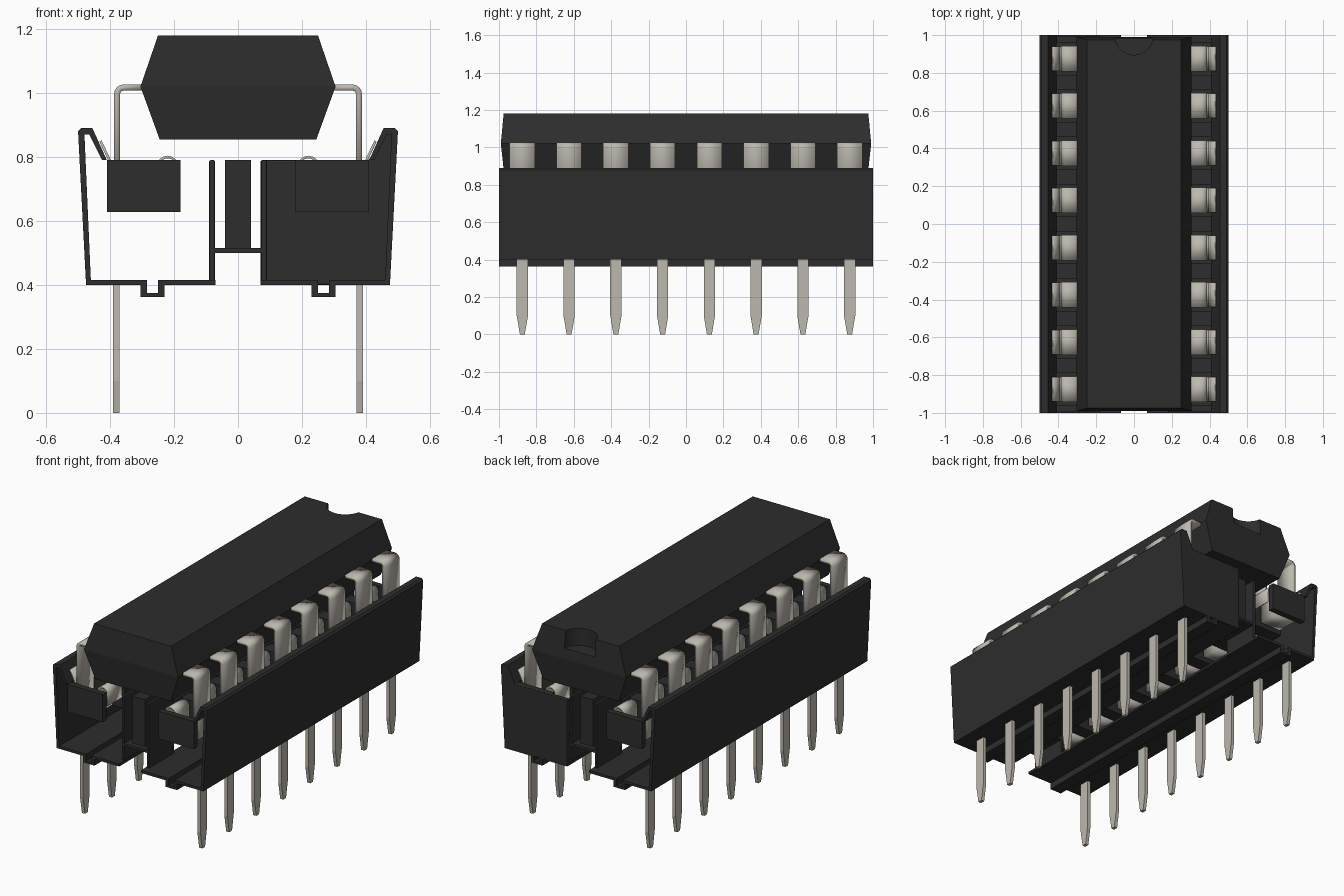
import bpy, bmesh, math

cube = bpy.data.objects.get("Cube")
if cube:
    bpy.data.objects.remove(cube)


def material(name, rgb):
    m = bpy.data.materials.new(name)
    m.use_nodes = True
    m.diffuse_color = (*rgb, 1)
    m.node_tree.nodes["Principled BSDF"].inputs["Base Color"].default_value = (*rgb, 1)
    return m


black = material("black plastic", (.026, .026, .026))
metal = material("tinned metal", (.50, .48, .42))


def finish(name, bm, mat, bevel=0, thickness=0, smooth=False):
    bmesh.ops.recalc_face_normals(bm, faces=bm.faces)
    me = bpy.data.meshes.new(name)
    bm.to_mesh(me)
    bm.free()
    ob = bpy.data.objects.new(name, me)
    bpy.context.collection.objects.link(ob)
    me.materials.append(mat)
    if thickness:
        s = ob.modifiers.new("thickness", 'SOLIDIFY')
        s.thickness, s.offset = thickness, 0
    if bevel:
        b = ob.modifiers.new("soft edges", 'BEVEL')
        b.width, b.segments = bevel, 2
    if smooth:
        bpy.ops.object.select_all(action='DESELECT')
        ob.select_set(True)
        bpy.context.view_layer.objects.active = ob
        bpy.ops.object.shade_smooth_by_angle()
    return ob


def prism(bm, pts, y0, y1, side=1):
    """Extrude an xz outline along y."""
    f = bm.faces.new([bm.verts.new((side * x, y0, z)) for x, z in pts])
    ext = bmesh.ops.extrude_face_region(bm, geom=[f])["geom"]
    for v in ext:
        if isinstance(v, bmesh.types.BMVert):
            v.co.y = y1


def box(bm, x0, x1, y0, y1, z0, z1, side=1):
    prism(bm, [(x0, z0), (x1, z0), (x1, z1), (x0, z1)], y0, y1, side)


def ribbon(bm, path, y, width, side):
    """Bent metal strip following an xz path."""
    rows = [[bm.verts.new((side * x, y + s * width / 2, z)) for s in (-1, 1)] for x, z in path]
    for (a, b), (c, d) in zip(rows, rows[1:]):
        bm.faces.new((a, b, d, c))


pin_ys = [-.875 + .25 * i for i in range(8)]

# Chip body: three rectangles stacked and bridged
bm = bmesh.new()
loops = []
for hx, hy, z in [(.245, .972, .855), (.305, .99, 1.02), (.25, .975, 1.18)]:
    loops.append([bm.verts.new((sx * hx, sy * hy, z))
                  for sx, sy in ((-1, -1), (1, -1), (1, 1), (-1, 1))])
for lo, hi in zip(loops, loops[1:]):
    for i in range(4):
        j = (i + 1) % 4
        bm.faces.new((lo[i], lo[j], hi[j], hi[i]))
bm.faces.new(loops[0])
bm.faces.new(loops[-1])
chip = finish("chip_body", bm, black)

# Half-round orientation notch
bm = bmesh.new()
bmesh.ops.create_cone(bm, cap_ends=True, segments=32, radius1=.1, radius2=.1, depth=.2)
bmesh.ops.translate(bm, verts=bm.verts, vec=(0, .995, 1.18))
cutter = finish("notch_cutter", bm, black)
cutter.hide_render = True
cutter.hide_set(True)
cut = chip.modifiers.new("notch", 'BOOLEAN')
cut.object, cut.solver = cutter, 'EXACT'

# Socket trays: floor with channelled foot, outer wall and folded lip
tray = [(.07, .4), (.23, .4), (.23, .362), (.305, .362), (.305, .4), (.475, .4),
        (.5, .88), (.49, .89), (.455, .89), (.41, .79), (.425, .79), (.465, .87),
        (.48, .87), (.46, .415), (.285, .415), (.285, .375), (.25, .375),
        (.25, .415), (.07, .415)]
for label, side in (("left", 1), ("right", -1)):
    bm = bmesh.new()
    prism(bm, tray, -1, 1, side)
    finish(label + "_socket_tray", bm, black)

    # Dividers between the contacts
    bm = bmesh.new()
    for i in range(9):
        y = -1 + .25 * i
        box(bm, .18, .41, max(y - .04, -.995), min(y + .04, .995), .628, .79, side)
    finish(label + "_contact_dividers", bm, black)

    # Short inner walls beside the end bridges
    bm = bmesh.new()
    for s in (-1, 1):
        box(bm, .072, .09, s * .95, s * .72, .4, .79, side)
    finish(label + "_inner_walls", bm, black, bevel=.004)

    # Chip legs bent over the socket
    bm = bmesh.new()
    leg = [(.29, 1.017)]
    leg += [(.358 + .02 * math.sin(a), .997 + .02 * math.cos(a))
            for a in (math.pi / 8 * k for k in range(5))]
    leg += [(.378, .66)]
    for y in pin_ys:
        ribbon(bm, leg, y, .135, side)
    finish(label + "_chip_legs", bm, metal, thickness=.019, smooth=True)

    # Spring contacts with a curled inner end
    bm = bmesh.new()
    spring = [(.43, .85), (.397, .78), (.397, .66), (.38, .645), (.25, .645), (.25, .77)]
    spring += [(.22 - .03 * math.cos(a), .77 + .03 * math.sin(a))
               for a in (math.pi * (1 - k / 8) for k in range(1, 9))]
    spring += [(.19, .7)]
    for y in pin_ys:
        ribbon(bm, spring, y, .13, side)
    finish(label + "_spring_contacts", bm, metal, thickness=.008, smooth=True)

    # Tapered solder pins below the socket
    bm = bmesh.new()
    for y in pin_ys:
        rows = [[bm.verts.new((side * .38, y + s * w, z)) for s in (-1, 1)]
                for w, z in ((.03, .41), (.03, .1), (.013, 0))]
        for (a, b), (c, d) in zip(rows, rows[1:]):
            bm.faces.new((a, b, d, c))
    finish(label + "_solder_pins", bm, metal, thickness=.02)

# Back end wall on one side only
bm = bmesh.new()
prism(bm, [(.07, .4), (.475, .4), (.498, .885), (.455, .89), (.41, .79), (.07, .79)], .975, 1)
finish("back_end_wall", bm, black, bevel=.006)

# Bridges and posts joining the two trays at the ends
bm = bmesh.new()
for s in (-1, 1):
    box(bm, -.08, .08, s * .95, s * .72, .5, .515)
    box(bm, -.04, .04, s * .92, s * .75, .51, .79)
finish("end_bridges", bm, black)
